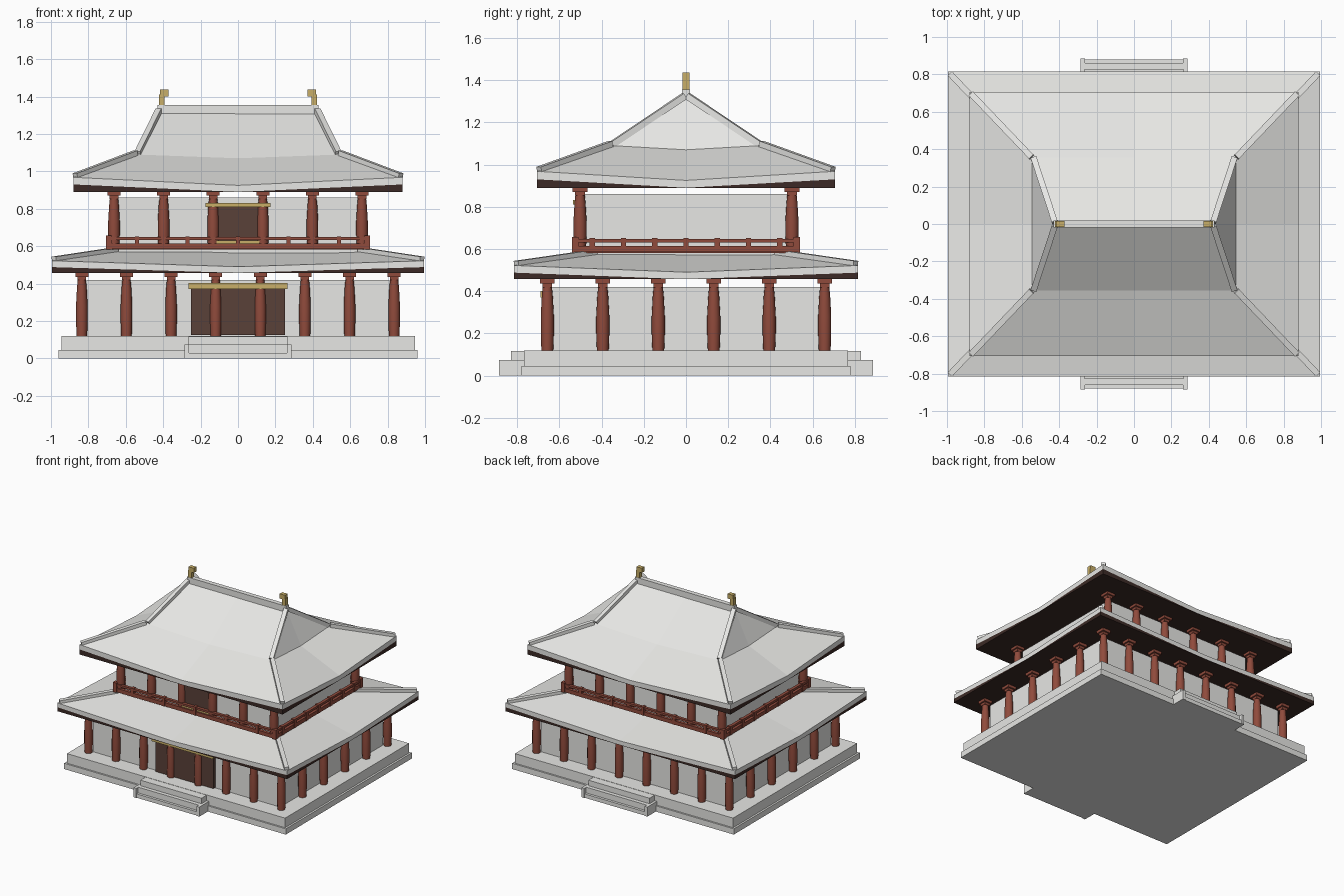
import bpy, bmesh
from math import cos, sin, pi
from mathutils import Vector, Matrix

cube = bpy.data.objects.get("Cube")
if cube:
    bpy.data.objects.remove(cube, do_unlink=True)


def material(name, rgb):
    m = bpy.data.materials.new(name)
    m.use_nodes = True
    m.diffuse_color = (*rgb, 1)
    m.node_tree.nodes["Principled BSDF"].inputs["Base Color"].default_value = (*rgb, 1)
    return m


GREY = material("pale_grey", (0.8, 0.8, 0.78))
RED = material("red_wood", (0.28, 0.07, 0.045))
BROWN = material("door_brown", (0.1, 0.052, 0.04))
DARK = material("eave_dark", (0.045, 0.023, 0.019))
GOLD = material("gold", (0.58, 0.43, 0.14))


def finish(name, bm, *mats):
    bmesh.ops.recalc_face_normals(bm, faces=bm.faces)
    mesh = bpy.data.meshes.new(name)
    bm.to_mesh(mesh)
    bm.free()
    for m in mats:
        mesh.materials.append(m)
    return place(name, mesh)


def place(name, mesh, loc=(0, 0, 0)):
    ob = bpy.data.objects.new(name, mesh)
    ob.location = loc
    bpy.context.collection.objects.link(ob)
    return ob


def box(name, lo, hi, mat):
    lo, hi = Vector(lo), Vector(hi)
    bm = bmesh.new()
    bmesh.ops.create_cube(bm, size=1, matrix=Matrix.Translation((lo + hi) / 2)
                          @ Matrix.Diagonal((*(hi - lo), 1)))
    return finish(name, bm, mat)


def block(name, x, y, z0, z1, mat):
    return box(name, (-x, -y, z0), (x, y, z1), mat)


def beam(name, p, q, w, h, mat):
    """Bar whose underside runs from p to q."""
    p, q = Vector(p), Vector(q)
    d = (q - p).normalized()
    side = Vector((0, 0, 1)).cross(d).normalized()
    up = d.cross(side)
    rot = Matrix((d, side, up)).transposed().to_4x4()
    bm = bmesh.new()
    bmesh.ops.create_cube(bm, size=1, matrix=Matrix.Translation((p + q) / 2 + up * h / 2)
                          @ rot @ Matrix.Diagonal(((q - p).length, w, h, 1)))
    return finish(name, bm, mat)


def roof(name, rings):
    """Stack of rectangular rings (x, y, corner z, middle z), lowest first."""
    bm = bmesh.new()
    rows = []
    for x, y, zc, zm in rings:
        rows.append([bm.verts.new((x * sx, y * sy, zc if sx and sy else zm))
                     for sx, sy in ((-1, -1), (0, -1), (1, -1), (1, 0),
                                    (1, 1), (0, 1), (-1, 1), (-1, 0))])
    bm.faces.new(rows[0]).material_index = 1
    if rings[-1][1] > 0:
        bm.faces.new(rows[-1])
    for i, (a, b) in enumerate(zip(rows, rows[1:])):
        for k in range(8):
            n = (k + 1) % 8
            f = bm.faces.new((a[k], a[n], b[n], b[k]))
            f.material_index = 1 if i == 0 else 0
    bmesh.ops.remove_doubles(bm, verts=bm.verts, dist=0.0005)
    finish(name, bm, GREY, DARK)
    # hip ridges along the corners
    for sx in (-1, 1):
        for sy in (-1, 1):
            for (x, y, z, _), (u, v, w, _) in zip(rings[2:], rings[3:]):
                inset = 0.012
                beam(name + "_hip", ((x - inset) * sx, (y - inset) * sy, z - 0.008),
                     (u * sx, v * sy, w - 0.008), 0.032, 0.03, GREY)


def column_mesh(name, height):
    """Swelling round shaft with a square capital."""
    bm = bmesh.new()
    sides, rows = 12, []
    for r, t in ((0.028, 0), (0.031, 0.25), (0.031, 0.5), (0.026, 0.8), (0.02, 1)):
        rows.append([bm.verts.new((r * cos(2 * pi * k / sides), r * sin(2 * pi * k / sides),
                                   t * (height - 0.02))) for k in range(sides)])
    for a, b in zip(rows, rows[1:]):
        for k in range(sides):
            n = (k + 1) % sides
            bm.faces.new((a[k], a[n], b[n], b[k])).smooth = True
    for w, z, h in ((0.07, height - 0.012, 0.024), (0.046, height - 0.032, 0.02)):
        bmesh.ops.create_cube(bm, size=1, matrix=Matrix.Translation((0, 0, z))
                              @ Matrix.Diagonal((w, w, h, 1)))
    bmesh.ops.recalc_face_normals(bm, faces=bm.faces)
    mesh = bpy.data.meshes.new(name)
    bm.to_mesh(mesh)
    bm.free()
    mesh.materials.append(RED)
    return mesh


def colonnade(name, x, y, nx, ny, z0, z1):
    mesh = column_mesh(name, z1 - z0)
    for i in range(nx):
        for j in range(ny):
            if i in (0, nx - 1) or j in (0, ny - 1):
                place(name, mesh, (x * (2 * i / (nx - 1) - 1), y * (2 * j / (ny - 1) - 1), z0))


# stone platform and stairs front and back
block("platform_base", 0.96, 0.78, 0, 0.045, GREY)
block("platform_top", 0.945, 0.767, 0.045, 0.12, GREY)
for s in (-1, 1):
    for reach, top in ((0.88, 0.03), (0.86, 0.075), (0.83, 0.118)):
        ys = sorted((0.7 * s, reach * s))
        box("stair_step", (-0.265, ys[0], 0), (0.265, ys[1], top), GREY)
    ys = sorted((0.7 * s, 0.885 * s))
    for x in (-0.285, 0.262):
        box("stair_cheek", (x, ys[0], 0), (x + 0.023, ys[1], 0.075), GREY)

# ground floor
block("lower_walls", 0.81, 0.635, 0.12, 0.42, GREY)
colonnade("lower_column", 0.835, 0.657, 8, 6, 0.12, 0.46)
box("lower_door", (-0.25, -0.662, 0.125), (0.25, -0.6, 0.375), BROWN)
box("lower_lintel", (-0.265, -0.69, 0.37), (0.265, -0.6, 0.402), GOLD)
roof("lower_roof", [(0.995, 0.815, 0.457, 0.457), (0.995, 0.815, 0.488, 0.457),
                    (0.995, 0.815, 0.522, 0.49), (0.6, 0.4, 0.58, 0.58)])

# upper floor
block("upper_walls", 0.64, 0.478, 0.5, 0.86, GREY)
colonnade("upper_column", 0.663, 0.502, 6, 2, 0.59, 0.895)
box("upper_door", (-0.115, -0.51, 0.6), (0.115, -0.45, 0.815), BROWN)
box("upper_lintel", (-0.175, -0.535, 0.81), (0.175, -0.45, 0.832), GOLD)
box("upper_sill", (-0.12, -0.525, 0.615), (0.12, -0.45, 0.63), GOLD)

# balcony floor and railing
block("balcony_floor", 0.69, 0.525, 0.582, 0.595, RED)
RX, RY = 0.69, 0.525
for s in (-1, 1):
    for z0, z1 in ((0.585, 0.615), (0.632, 0.648)):
        box("rail_long", (-RX, RY * s - 0.012, z0), (RX, RY * s + 0.012, z1), RED)
        box("rail_short", (RX * s - 0.012, -RY, z0), (RX * s + 0.012, RY, z1), RED)
    for i in range(6):
        x = RX * (2 * i / 5 - 1)
    for i in range(-2, 3):
        x = 0.27 * i
        box("rail_post", (x - 0.012, RY * s - 0.015, 0.585), (x + 0.012, RY * s + 0.015, 0.652), RED)
    for i in range(-3, 4):
        y = 0.148 * i
        box("rail_post", (RX * s - 0.015, y - 0.012, 0.585), (RX * s + 0.015, y + 0.012, 0.652), RED)
    for x in (-RX, RX):
        box("rail_corner", (x - 0.016, RY * s - 0.016, 0.582), (x + 0.016, RY * s + 0.016, 0.657), RED)

# main roof with ridge and ornaments
roof("upper_roof", [(0.88, 0.705, 0.89, 0.89), (0.88, 0.705, 0.93, 0.89),
                    (0.88, 0.705, 0.968, 0.925), (0.545, 0.355, 1.09, 1.07),
                    (0.42, 0, 1.32, 1.32)])
block("ridge", 0.43, 0.018, 1.3, 1.355, GREY)
for s in (-1, 1):
    for name, a, b, z0, z1 in (("ornament_neck", 0.392, 0.422, 1.34, 1.41),
                               ("ornament_head", 0.372, 0.418, 1.4, 1.437)):
        xs = sorted((a * s, b * s))
        box(name, (xs[0], -0.016, z0), (xs[1], 0.016, z1), GOLD)
